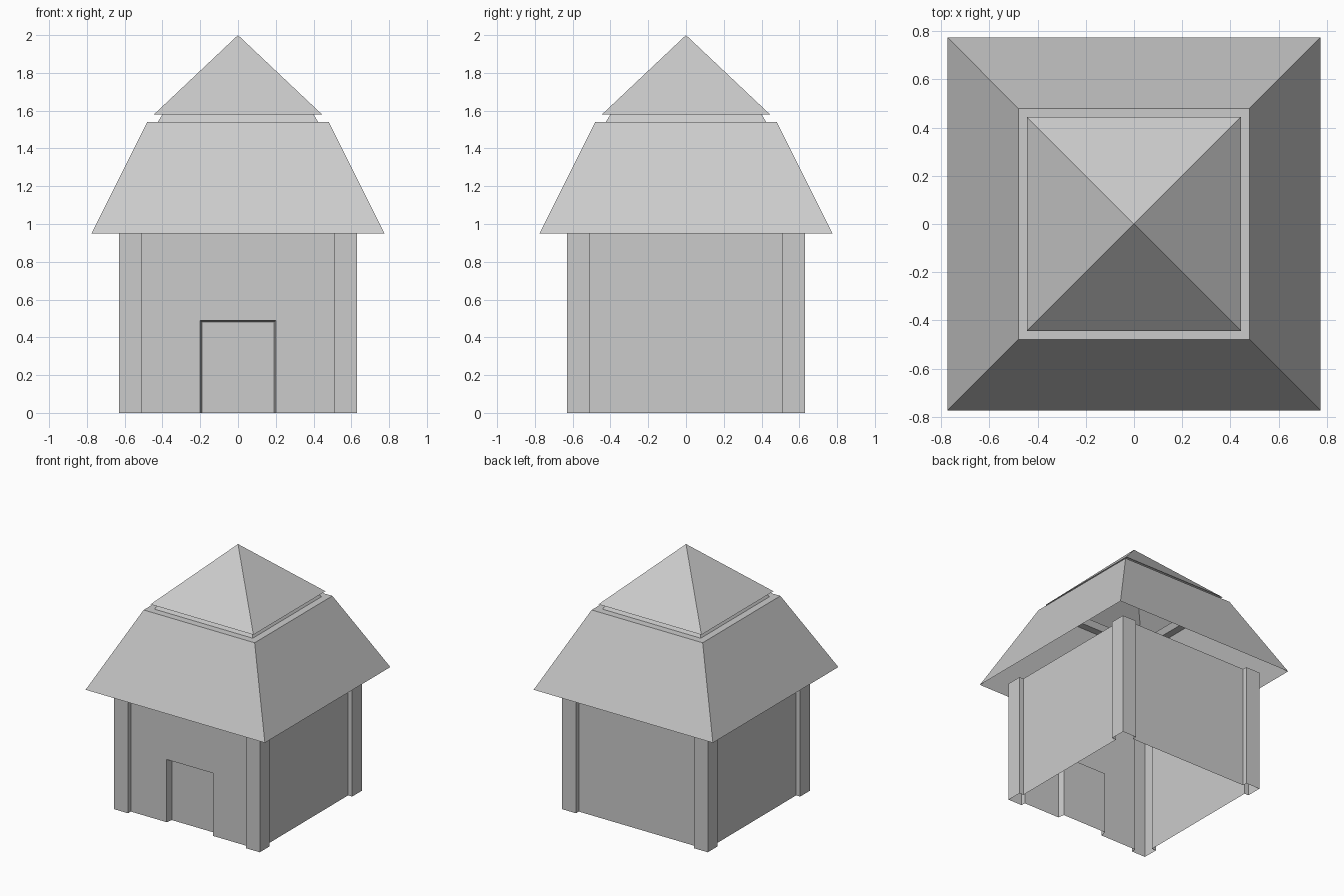
import bpy
from math import pi
from mathutils import Vector, Matrix

if "Cube" in bpy.data.objects:
    bpy.data.objects.remove(bpy.data.objects["Cube"])


def make(name, verts, faces):
    mesh = bpy.data.meshes.new(name)
    mesh.from_pydata([tuple(v) for v in verts], [], faces)
    mesh.update()
    obj = bpy.data.objects.new(name, mesh)
    bpy.context.collection.objects.link(obj)
    return obj


def square_loft(name, rings, apex=None):
    """Open shell through square rings given as (half width, height)."""
    verts = [(sx * r, sy * r, z) for r, z in rings
             for sx, sy in ((-1, -1), (1, -1), (1, 1), (-1, 1))]
    faces = []
    for k in range(len(rings) - 1):
        a = 4 * k
        for i in range(4):
            j = (i + 1) % 4
            faces.append((a + i, a + j, a + 4 + j, a + 4 + i))
    if apex is not None:
        a = 4 * (len(rings) - 1)
        verts.append((0, 0, apex))
        faces += [(a + i, a + (i + 1) % 4, len(verts) - 1) for i in range(4)]
    return make(name, verts, faces)


POST, INNER, WALL, EAVE = 0.63, 0.51, 0.595, 0.95

# Walls with projecting corner posts: one corner profile turned four times
corner = [(INNER, -WALL), (INNER, -POST), (POST, -POST), (POST, -INNER), (WALL, -INNER)]
outline = [Matrix.Rotation(k * pi / 2, 3, 'Z') @ Vector((x, y, 0))
           for k in range(4) for x, y in corner]
n = len(outline)
verts = outline + [p + Vector((0, 0, EAVE)) for p in outline]
# The last segment is the front wall, which is built with its doorway
faces = [(i, i + 1, n + i + 1, n + i) for i in range(n - 1)]
make("walls_and_corner_posts", verts, faces)


# Front wall with recessed door
def arch(half, top, y):
    return [(-half, y, 0), (-half, y, top), (half, y, top), (half, y, 0)]


opening = arch(0.20, 0.49, -WALL)
make("front_wall",
     [(-INNER, -WALL, 0)] + opening +
     [(INNER, -WALL, 0), (INNER, -WALL, EAVE), (-INNER, -WALL, EAVE)],
     [tuple(range(8))])
make("door_recess", opening + arch(0.19, 0.48, -WALL + 0.05),
     [(i, i + 1, i + 5, i + 4) for i in range(3)] + [(4, 7, 6, 5)])

# Lower roof skirt with flat ledge, open underneath
square_loft("lower_roof", [(0.775, EAVE), (0.48, 1.54), (0.425, 1.54)])

# Upper roof: narrow neck, small overhang and point
square_loft("upper_roof", [(0.425, 1.54), (0.40, 1.58), (0.445, 1.58)], apex=2.0)
